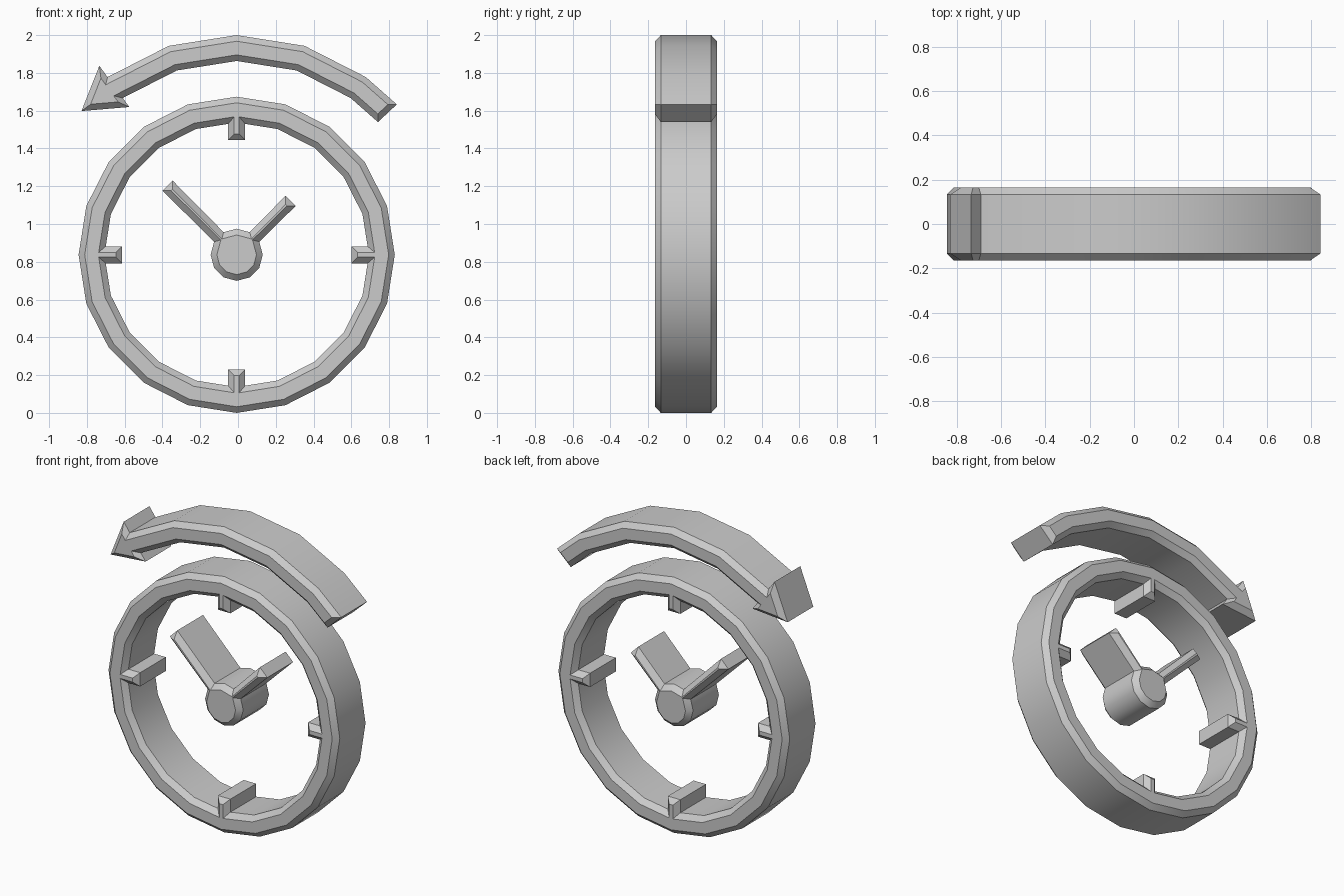
import bpy, bmesh
from math import sin, cos, radians
from mathutils import Vector

cube = bpy.data.objects.get("Cube")
if cube:
    bpy.data.objects.remove(cube, do_unlink=True)

CX, CZ = -0.007, 0.837      # clock centre
HALF, BEVEL = 0.165, 0.032  # half depth and edge bevel

grey = bpy.data.materials.new("plain grey")
grey.use_nodes = True
colour = (0.6, 0.6, 0.6, 1)
grey.diffuse_color = colour
grey.node_tree.nodes["Principled BSDF"].inputs["Base Color"].default_value = colour


def clock(r, a):
    """Point at radius r and clockwise angle a (degrees) from twelve."""
    return Vector((r * sin(radians(a)), r * cos(radians(a))))


def spoke(a, r, half):
    """Two end corners of a bar pointing at angle a, in clockwise order."""
    out, side = clock(1, a), clock(1, a + 90)
    return [out * r - side * half, out * r + side * half]


def oriented(loop, ccw):
    area = sum(p.cross(q) for p, q in zip(loop, loop[1:] + loop[:1]))
    return loop if (area > 0) == ccw else loop[::-1]


def inset(loop, d):
    """Mitred offset to the left of travel, which is the solid side."""
    result = []
    for i, p in enumerate(loop):
        a = (p - loop[i - 1]).normalized()
        b = (loop[(i + 1) % len(loop)] - p).normalized()
        na, nb = Vector((-a.y, a.x)), Vector((-b.y, b.x))
        result.append(p + (na + nb) * d / (1 + na.dot(nb)))
    return result


def bevelled_plate(name, outline, holes=()):
    """Extrude an outline through the depth with chamfered front and back rims."""
    bm = bmesh.new()
    loops = [oriented(outline, True)] + [oriented(h, False) for h in holes]
    rims = {0: [], 3: []}
    for loop in loops:
        small = inset(loop, BEVEL)
        layers = [(small, -HALF), (loop, BEVEL - HALF), (loop, HALF - BEVEL), (small, HALF)]
        rows = [[bm.verts.new((CX + p.x, y, CZ + p.y)) for p in pts] for pts, y in layers]
        n = len(loop)
        for lower, upper in zip(rows, rows[1:]):
            for i in range(n):
                j = (i + 1) % n
                bm.faces.new((lower[i], lower[j], upper[j], upper[i]))
        for k in rims:
            rims[k] += [bm.edges.get((rows[k][i], rows[k][(i + 1) % n])) for i in range(n)]
    for edges in rims.values():
        bmesh.ops.triangle_fill(bm, edges=edges, use_beauty=True)
    bmesh.ops.recalc_face_normals(bm, faces=bm.faces)
    mesh = bpy.data.meshes.new(name)
    bm.to_mesh(mesh)
    bm.free()
    mesh.materials.append(grey)
    obj = bpy.data.objects.new(name, mesh)
    bpy.context.collection.objects.link(obj)
    bpy.ops.object.select_all(action='DESELECT')
    obj.select_set(True)
    bpy.context.view_layer.objects.active = obj
    bpy.ops.object.shade_smooth_by_angle(angle=radians(35))


# Dial ring, with a tick at each quarter of its inner edge
inner = []
for a in range(0, 360, 18):
    if a % 90:
        inner.append(clock(0.70, a))
    else:
        tip = spoke(a, 0.608, 0.045)
        root = spoke(a, 0.693, 0.045)
        inner += [root[0], *tip, root[1]]
bevelled_plate("dial_ring", [clock(0.837, a) for a in range(0, 360, 18)], [inner])

# Hub with the long and short hands
hub = []
for a in range(0, 360, 30):
    hub.append(clock(0.138, a))
    if a == 30:
        hub += spoke(45, 0.404, 0.038)
    if a == 300:
        hub += spoke(315, 0.518, 0.038)
bevelled_plate("hub_and_hands", hub)

# Curved arrow above the dial, pointing anticlockwise
sweep = (-36, -18, 0, 18, 36, 46.8)
arrow = [clock(1.163, a) for a in sweep]
arrow += [clock(1.026, a) for a in reversed(sweep)]
arrow += [clock(0.967, -36), clock(1.12, -47.2), clock(1.237, -36)]
bevelled_plate("curved_arrow", arrow)
